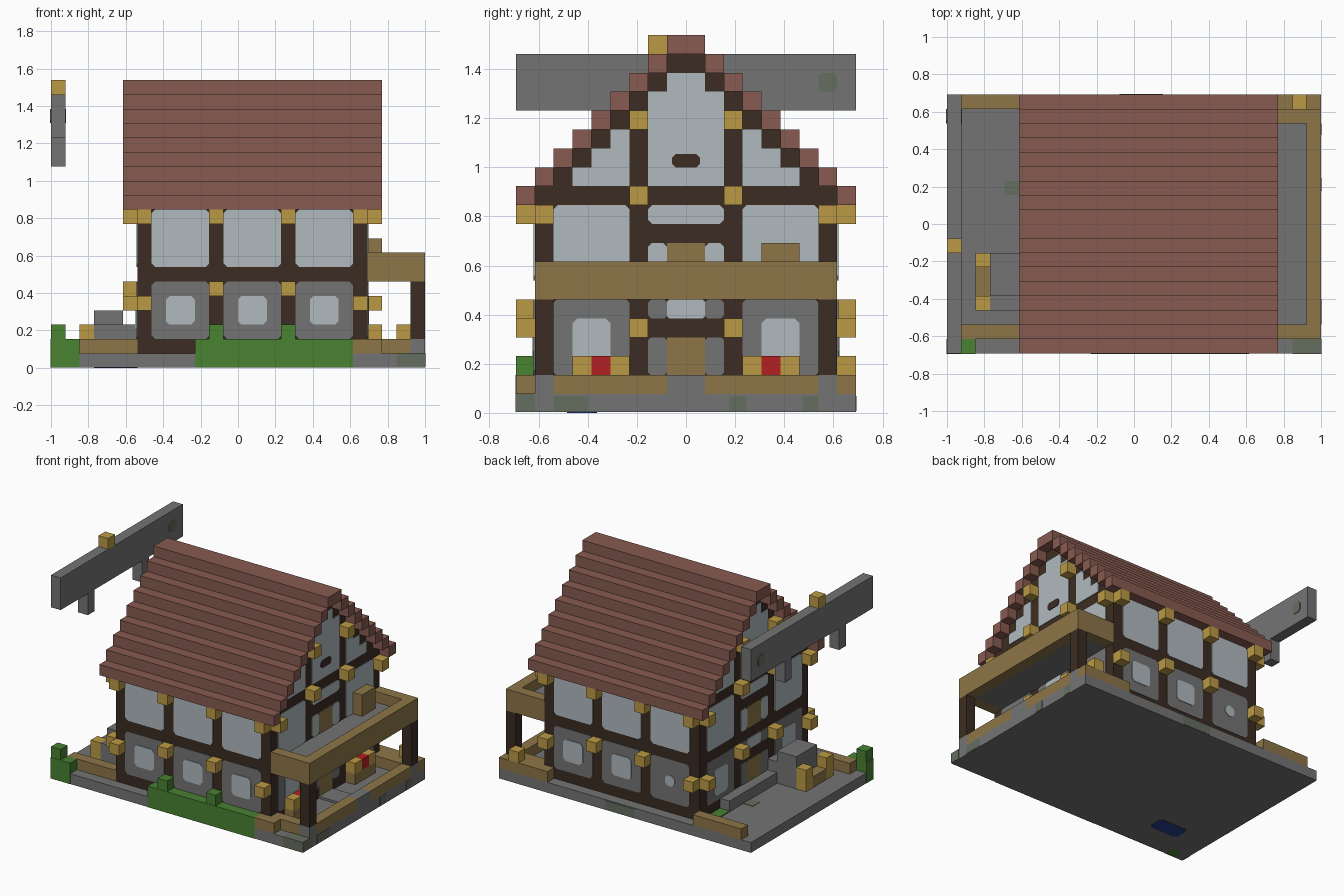
import bpy, bmesh
from mathutils import Vector

if "Cube" in bpy.data.objects:
    bpy.data.objects.remove(bpy.data.objects["Cube"])

U = 1 / 13          # one block
T = 0.06            # plate thickness in blocks


def material(name, hex_code):
    def linear(i):
        c = int(hex_code[i:i + 2], 16) / 255
        return c / 12.92 if c < 0.04 else ((c + 0.055) / 1.055) ** 2.4
    colour = (linear(0), linear(2), linear(4), 1)
    mat = bpy.data.materials.new(name)
    mat.use_nodes = True
    mat.diffuse_color = colour
    node = next(n for n in mat.node_tree.nodes if n.type == "BSDF_PRINCIPLED")
    node.inputs["Base Color"].default_value = colour
    node.inputs["Roughness"].default_value = 0.9
    return mat


roof_red = material("roof_red", "875B51")
stone = material("stone_grey", "747474")
plaster = material("pale_plaster", "B0BABE")
timber = material("dark_timber", "3B2C22")
plank = material("brown_plank", "8D7648")
gold = material("golden_wood", "BB9A46")
leaf = material("leaf_green", "488232")
red = material("flower_red", "B22024")
moss = material("mossy_stone", "656E5F")
blue = material("water_blue", "243C8C")


def build(name, mat, boxes, round_axis=None, radius=0.25):
    """One object from boxes (x0, x1, y0, y1, z0, z1) measured in blocks."""
    bm = bmesh.new()
    for b in boxes:
        lo, hi = Vector(b[0::2]) * U, Vector(b[1::2]) * U
        verts = bmesh.ops.create_cube(bm, size=1)["verts"]
        for v in verts:
            v.co = Vector(((lo[i] + hi[i]) / 2 + v.co[i] * (hi[i] - lo[i]) for i in range(3)))
        if round_axis is not None:
            edges = {e for v in verts for e in v.link_edges
                     if abs((e.verts[0].co - e.verts[1].co)[round_axis]) > 1e-5}
            bmesh.ops.bevel(bm, geom=list(edges), offset=radius * U, segments=1, affect="EDGES")
    mesh = bpy.data.meshes.new(name)
    bm.to_mesh(mesh)
    bm.free()
    mesh.materials.append(mat)
    obj = bpy.data.objects.new(name, mesh)
    bpy.context.collection.objects.link(obj)
    return obj


def cube(x, y, z):
    return (x, x + 1, y, y + 1, z, z + 1)


def front_back(x0, x1, z0, z1, t=T):
    """Plates on the front and back walls."""
    return [(x0, x1, -8 - t, -8, z0, z1), (x0, x1, 8, 8 + t, z0, z1)]


def gables(y0, y1, z0, z1, t=T, mirror=True):
    """Plates on the right and left end walls, mirrored in y."""
    out = []
    for a, b in {(y0, y1), (-y1, -y0)} if mirror else {(y0, y1)}:
        out += [(9, 9 + t, a, b, z0, z1), (-7 - t, -7, a, b, z0, z1)]
    return out


# Ground slab
build("ground_slab", stone, [(-13, 13, -9, 9, 0.04, 1)])
build("moss_patches", moss, [
    (11, 13.03, -9.03, -8, 0.1, 1.03), (12, 13.03, -7, -5.2, 0.1, 0.9),
    (12, 13.03, 2.3, 3.2, 0.1, 0.9), (12, 13.03, 6.2, 7, 0.1, 0.9),
    (-9, -8, 2, 3, 0.9, 1.04), (-1, 2, 8, 9.03, 0.1, 0.9)])
build("water_patch", blue, [(-10, -7, -6.3, -4.7, 0, 0.1)], 2)

# House core of dark timber with stepped gables
core = [(-7, 9, -8, 8, 1, 11)]
core += [(-7, 9, k - 8, 8 - k, 11 + k, 12 + k) for k in range(8)]
build("timber_frame", timber, core)

# Stepped roof
steps = []
for k in range(9):
    steps += [(-8, 10, k - 9, k - 8, 11 + k, 12 + k), (-8, 10, 8 - k, 9 - k, 11 + k, 12 + k)]
build("roof_steps", roof_red, steps)

# Front and back wall panels
posts = [-7, -2, 3, 8]
bays = [(p + 1, p + 5) for p in posts[:3]]
build("long_wall_stone", stone, [b for p, q in bays for b in front_back(p, q, 2, 6)], 1)
build("long_wall_plaster", plaster, [b for p, q in bays for b in front_back(p, q, 7, 11)], 1)
panes = [b for p, q in bays for b in front_back(p + 1, q - 1, 3, 5, 2 * T)]
build("long_wall_windows", plaster, panes[:1] + panes[2:], 1)
build("small_round_window", plaster, [(-4.5, -3.5, 8, 8 + 2 * T, 3.5, 4.5)], 1, 0.3)

# End wall panels
build("end_wall_stone", stone,
      gables(3, 7, 2, 6) + gables(1, 2, 2, 4) + gables(1, 2, 5, 6), 0, 0.15)
build("end_wall_plaster", plaster,
      gables(3, 7, 7, 11) + gables(1, 2, 7, 9) + gables(-2, 2, 10, 11), 0, 0.2)
build("end_wall_windows", plaster, gables(4, 6, 2.5, 5, 2 * T), 0)
build("door_light", plaster, gables(-1, 1, 5, 6), 0, 0.1)
rows = gables(-1, 1, 17, 18) + gables(-2, 2, 12, 17)
for k in (1, 2, 3):
    rows += gables(3, 7 - k, 11 + k, 12 + k)
build("gable_plaster", plaster, rows)
build("gable_slot", timber, gables(-0.75, 0.75, 13, 13.7, 2 * T), 0, 0.2)
build("lower_doors", plank, gables(-1, 1, 1, 4))
build("upper_doors", plank, gables(-1, 1, 7, 9))

# Projecting beam ends
ends = []
for y in (-9, 8):
    for x in posts:
        ends += [cube(x, y, 10), cube(x, y, 4 if x in (-7, 8) else 5)]
for x in (-8, 9):
    ends += [cube(x, y, 10) for y in (-8, 7)]
    for y in (-3, 2):
        ends += [cube(x, y, z) for z in (11, 15, 4 if x > 0 else 5)]
ends += [cube(-8, y, 4) for y in (-8, 7)]
build("beam_ends", gold, ends)

# Balcony on posts
build("balcony_floor", stone, [(9, 12, -7, 7, 6, 7)])
build("balcony_rail", plank, [(12, 13, -8, 8, 6, 8), (9, 12, -8, -7, 6, 8), (9, 12, 7, 8, 6, 8)])
build("balcony_seat", plank, [(9, 10, 4, 6, 7, 9)])
build("balcony_posts", timber, [(12, 13, y, y + 1, 2, 6) for y in (-8, 7)])
build("post_feet", stone, [cube(12, y, 1) for y in (-8, 7)])

# Porch at ground level
build("porch_step", stone, [(9, 13, -1, 1, 0.9, 1.2), (12, 13, -1, 1, 1, 2)])
porch = [(8, 10, -9, -8, 1, 2), (8, 13, 8, 9, 1, 2)]
for s in (-1, 1):
    lo, hi = sorted((s, 7 * s))
    porch.append((12, 13, lo, hi, 1, 2))
    lo, hi = sorted((7 * s, 8 * s))
    porch.append((9, 12, lo, hi, 1, 2))
    lo, hi = sorted((3 * s, 6 * s))
    porch.append((9, 10, lo, hi, 1, 2))
build("porch_rail", plank, porch)
build("planter_ends", gold, [cube(9, y, 2) for y in (-6, -4, 3, 5)] + [cube(11, 8, 2)])
build("planter_flowers", red, [cube(9, y, 2) for y in (-5, 4)])

# Hedges
build("front_hedge", leaf, [(-3, 8, -9.03, -8, 0.04, 2)] + [cube(x, -9, 2) for x in (-2, 3)])
build("corner_hedge", leaf, [(-13.03, -11, -9.03, -8, 0.04, 2), cube(-13, -9, 2)])

# Left yard
build("yard_rails", plank, [(-12, -7, -8, -7, 1, 2), (-12, -7, 8, 9, 1, 2)])
build("yard_trough", plank, [(-11, -10, -5, -3, 1, 2)])
build("trough_ends", gold, [(-11, -10, y, y + 1, 1, 3) for y in (-6, -3)])
build("yard_stonework", stone, [(-10, -7, -6, -2, 1, 3), (-10, -8, -5, -2, 3, 4)])
build("yard_ledge", stone, [(-8, -7, -2, 5, 1, 2)])
build("yard_grass", leaf, [(-8, -7, 5, 7, 0.9, 1.08)])

# Hovering stone beam
build("stone_beam", stone, [(-13, -12, -9, 9, 16, 19)]
      + [(-13, -12, y, y + 1, 14, 16) for y in (-5, 3)])
build("stone_beam_cap", gold, [cube(-13, -2, 19)])
build("stone_beam_moss", moss, [(-13 - T, -12 + T, 7, 8, 17, 18)], 0, 0.2)
